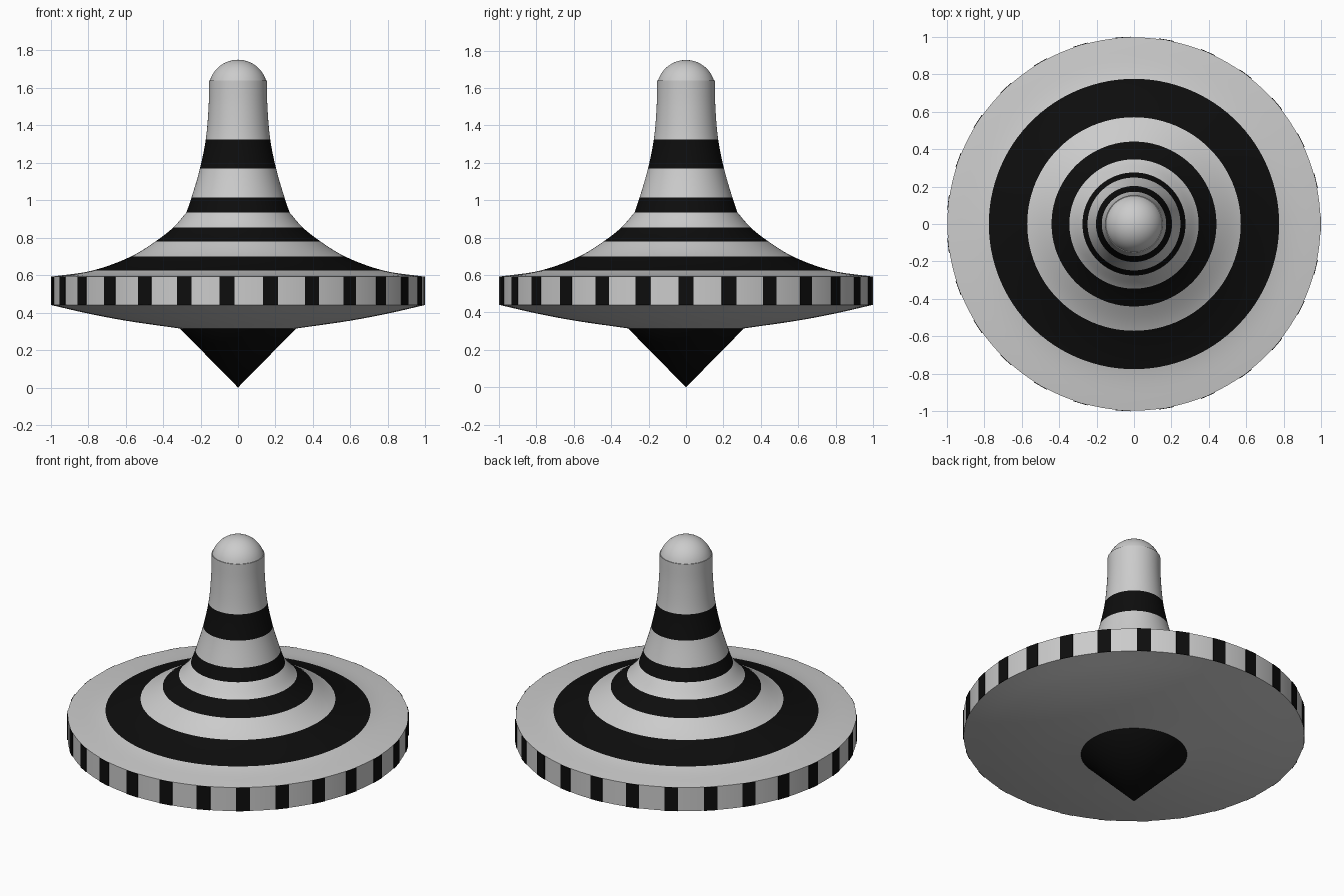
import bpy, bmesh, math
from mathutils import Vector

if "Cube" in bpy.data.objects:
    bpy.data.objects.remove(bpy.data.objects["Cube"])

black = bpy.data.materials.new("black")
black.diffuse_color = (0.004, 0.004, 0.004, 1)
black.use_nodes = True
black.node_tree.nodes["Principled BSDF"].inputs["Base Color"].default_value = black.diffuse_color
RIM = 0.996


def smooth_curve(pts, n=6):
    """Catmull-Rom through pts; returns (points, span index of each piece)."""
    p = [Vector(q) for q in pts]
    p = [2 * p[0] - p[1]] + p + [2 * p[-1] - p[-2]]
    out, spans = [p[1]], []
    for i in range(1, len(p) - 2):
        a, b, c, d = p[i - 1:i + 3]
        k1 = (b - a).length ** 0.5
        k2 = (c - b).length ** 0.5
        k3 = (d - c).length ** 0.5
        # centripetal tangents keep uneven spacing well behaved
        m1 = (c - b) + k2 * ((b - a) / k1 - (c - a) / (k1 + k2)) * k2 / k2
        m2 = (c - b) + k2 * ((d - c) / k3 - (d - b) / (k2 + k3)) * k2 / k2
        # tangent at b / c in the [0,1] parameter
        m1 = k2 * ((b - a) / k1 - (c - a) / (k1 + k2) + (c - b) / k2)
        m2 = k2 * ((c - b) / k2 - (d - b) / (k2 + k3) + (d - c) / k3)
        for j in range(1, n + 1):
            t = j / n
            out.append((2*t**3 - 3*t*t + 1) * b + (t**3 - 2*t*t + t) * m1
                       + (3*t*t - 2*t**3) * c + (t**3 - t*t) * m2)
            spans.append(i - 1)
    return out, spans


def lathe(name, pts, spans=None, dark=(), seg=108):
    """Spin an (r, z) profile listed bottom to top; dark spans become black."""
    bm = bmesh.new()
    rings = [[bm.verts.new((r * math.cos(2 * math.pi * j / seg),
                            r * math.sin(2 * math.pi * j / seg), z))
              for j in range(seg)] for r, z in pts]
    for i in range(len(pts) - 1):
        for j in range(seg):
            k = (j + 1) % seg
            f = bm.faces.new((rings[i][j], rings[i][k],
                              rings[i + 1][k], rings[i + 1][j]))
            if spans and spans[i] in dark:
                f.material_index = 1
    bmesh.ops.remove_doubles(bm, verts=bm.verts, dist=1e-5)
    return finish(name, bm, [None, black])


def finish(name, bm, mats):
    me = bpy.data.meshes.new(name)
    bm.to_mesh(me)
    bm.free()
    for m in mats:
        me.materials.append(m)
    ob = bpy.data.objects.new(name, me)
    bpy.context.collection.objects.link(ob)
    bpy.ops.object.select_all(action='DESELECT')
    ob.select_set(True)
    bpy.context.view_layer.objects.active = ob
    bpy.ops.object.shade_smooth_by_angle()
    return ob


# Black pointed tip
lathe("tip", [(0, 0), (0.31, 0.315)], [0], [0])

# Shallow bowl below the rim
lathe("underside", *smooth_curve([(0.31, 0.315), (0.6, 0.357), (0.8, 0.395), (RIM, 0.44)]))

# Rim wall
lathe("rim", [(RIM, 0.44), (RIM, 0.592)])

# Flared upper body with two black rings
lathe("upper_body", *smooth_curve([(RIM, 0.592), (0.775, 0.625), (0.57, 0.70),
      (0.44, 0.78), (0.345, 0.855), (0.275, 0.935)]), dark=(1, 3))

# Handle with two black rings
lathe("handle", *smooth_curve([(0.275, 0.935), (0.248, 1.015), (0.203, 1.17),
      (0.172, 1.325), (0.157, 1.5), (0.154, 1.64)]), dark=(0, 2))

# Rounded knob cap
R, zc = 0.157, 1.593
a0 = math.asin((1.64 - zc) / R)
cap = [(0.154, 1.64)]
for i in range(13):
    a = a0 + (math.pi / 2 - a0) * i / 12
    cap.append((R * math.cos(a), zc + R * math.sin(a)))
lathe("knob_cap", cap)

# Black stripes around the rim, very slightly raised
bm = bmesh.new()
half = math.radians(2.3)
for s in range(27):
    c = s * 2 * math.pi / 27
    ring = []
    for z in (0.44, 0.592):
        ring.append([bm.verts.new((r * math.cos(c + d), r * math.sin(c + d), z))
                     for r, d in ((0.99, -half), (1.0, -half), (1.0, half), (0.99, half))])
    lo, hi = ring
    bm.faces.new(lo[::-1])
    bm.faces.new(hi)
    for k in range(4):
        n = (k + 1) % 4
        bm.faces.new((lo[k], lo[n], hi[n], hi[k]))
finish("rim_stripes", bm, [black])
